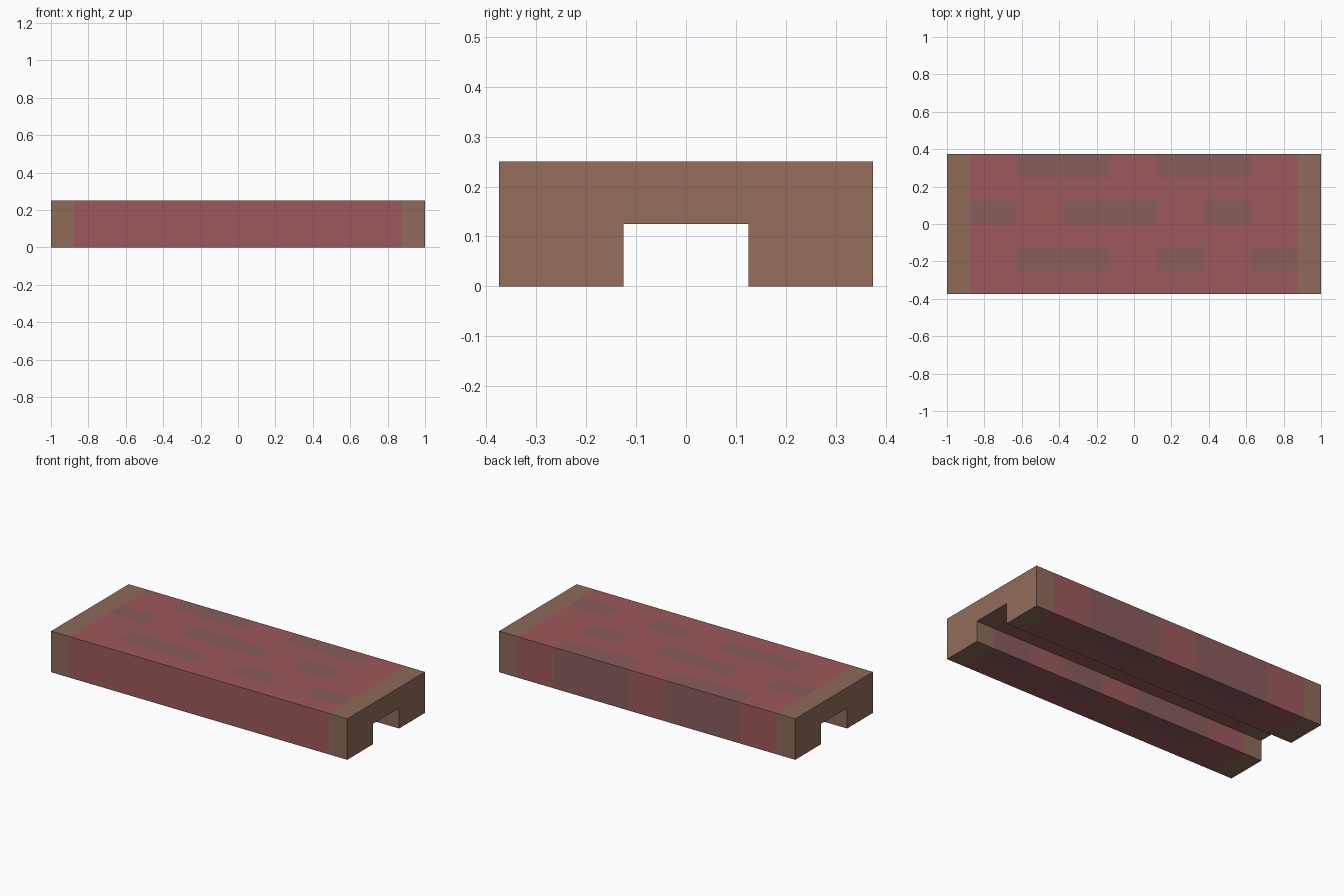
import bpy, bmesh
from mathutils import Vector

cube = bpy.data.objects.get("Cube")
if cube:
    bpy.data.objects.remove(cube, do_unlink=True)

U = 0.125  # one block unit


def material(name, rgb):
    # sRGB bytes to linear values
    lin = [((c / 255 + 0.055) / 1.055) ** 2.4 for c in rgb]
    m = bpy.data.materials.new(name)
    m.use_nodes = True
    m.diffuse_color = (*lin, 1)
    bsdf = m.node_tree.nodes["Principled BSDF"]
    bsdf.inputs["Base Color"].default_value = (*lin, 1)
    bsdf.inputs["Roughness"].default_value = 0.9
    return m


red = material("red brick", (156, 89, 91))
grey = material("grey brick", (138, 92, 93))
wood = material("brown edge", (142, 107, 89))
end_wood = material("brown end", (147, 109, 91))

# Channel-shaped cross-section, in block units (y, z)
PROFILE = [(-3, 0), (-1, 0), (-1, 1), (1, 1), (1, 0), (3, 0), (3, 2), (-3, 2)]

# Grey bricks by row: x spans in block units
BRICKS = {
    -2: [(-5, -1), (1, 3), (5, 7)],
    0: [(-7, -5), (-3, 1), (3, 5)],
    2: [(-5, -1), (1, 5)],
}


def channel(name, x0, x1, mats, keep_ends, cuts=False):
    """Extrude the cross-section from x0 to x1, keeping only the listed end faces."""
    bm = bmesh.new()
    face = bm.faces.new([bm.verts.new((x0 * U, y * U, z * U)) for y, z in PROFILE])
    ext = bmesh.ops.extrude_face_region(bm, geom=[face], use_keep_orig=True)["geom"]
    verts = [g for g in ext if isinstance(g, bmesh.types.BMVert)]
    bmesh.ops.translate(bm, verts=verts, vec=((x1 - x0) * U, 0, 0))
    bmesh.ops.recalc_face_normals(bm, faces=bm.faces)
    ends = [f for f in bm.faces if abs(f.normal.x) > 0.9
            and round(f.normal.x) not in keep_ends]
    bmesh.ops.delete(bm, geom=ends, context="FACES_ONLY")

    # Cut the surface along the brick lines
    if cuts:
        lines = [((x * U, 0, 0), (1, 0, 0)) for x in range(-5, 6, 2)]
        lines += [((0, y * U, 0), (0, 1, 0)) for y in range(-2, 3)]
        for co, no in lines:
            geom = bm.verts[:] + bm.edges[:] + bm.faces[:]
            bmesh.ops.bisect_plane(bm, geom=geom, plane_co=co, plane_no=no)

    bm.normal_update()
    for f in bm.faces:
        if cuts:
            # Look just beneath the surface to find the brick it belongs to
            p = (f.calc_center_median() - f.normal * 0.02) / U
            row = int((p.y + 3) // 1) - 3
            spans = BRICKS.get(row, [])
            f.material_index = int(any(a < p.x < b for a, b in spans))
        else:
            f.material_index = int(abs(f.normal.x) > 0.9)

    mesh = bpy.data.meshes.new(name)
    bm.to_mesh(mesh)
    bm.free()
    for m in mats:
        mesh.materials.append(m)
    obj = bpy.data.objects.new(name, mesh)
    bpy.context.collection.objects.link(obj)
    return obj


# Brick-patterned body between two plain end caps
channel("brick_body", -7, 7, [red, grey], [], cuts=True)
channel("left_end", 7, 8, [wood, end_wood], [1])
channel("right_end", -8, -7, [wood, end_wood], [-1])
